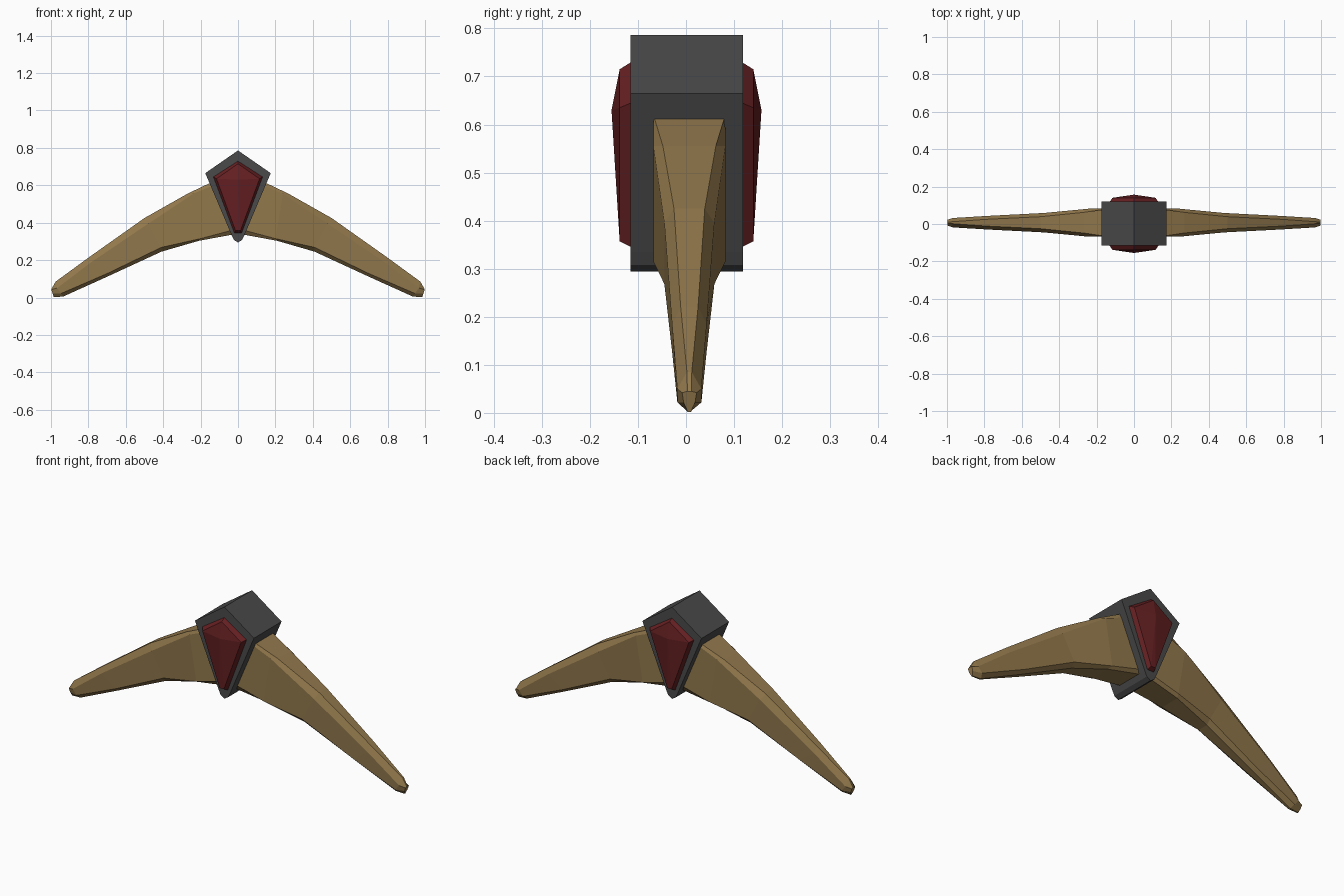
import bpy, bmesh

if "Cube" in bpy.data.objects:
    bpy.data.objects.remove(bpy.data.objects["Cube"])


def material(name, rgb):
    m = bpy.data.materials.new(name)
    m.diffuse_color = (*rgb, 1)
    m.use_nodes = True
    m.node_tree.nodes["Principled BSDF"].inputs["Base Color"].default_value = m.diffuse_color
    return m


GREY = material("dark grey", (0.067, 0.067, 0.067))
RED = material("deep red", (0.13, 0.014, 0.016))
GOLD = material("bronze gold", (0.29, 0.19, 0.073))


def loft(name, rings, mat, apex=None):
    """Skin a list of equal-length rings; close with caps or an apex point."""
    bm = bmesh.new()
    vs = [[bm.verts.new(p) for p in r] for r in rings]
    n = len(rings[0])
    for a, b in zip(vs, vs[1:]):
        for i in range(n):
            j = (i + 1) % n
            bm.faces.new((a[i], a[j], b[j], b[i]))
    bm.faces.new(vs[0])
    if apex:
        tip = bm.verts.new(apex)
        for i in range(n):
            bm.faces.new((vs[-1][i], vs[-1][(i + 1) % n], tip))
    else:
        bm.faces.new(vs[-1])
    bmesh.ops.remove_doubles(bm, verts=bm.verts, dist=0.0005)
    bmesh.ops.recalc_face_normals(bm, faces=bm.faces)
    me = bpy.data.meshes.new(name)
    bm.to_mesh(me)
    bm.free()
    me.materials.append(mat)
    ob = bpy.data.objects.new(name, me)
    bpy.context.collection.objects.link(ob)
    return ob


# Centre block: kite profile extruded front to back
half = [(0.175, 0.665), (0.035, 0.335), (0.022, 0.308)]
kite = [(0, 0.786)] + half + [(0, 0.294)] + [(-x, z) for x, z in half[::-1]]
loft("centre_block", [[(x, y, z) for x, z in kite] for y in (-0.115, 0.119)], GREY)

# Domed kite gems on the front and back
outer = [(0, 0.73), (0.132, 0.645), (0.02, 0.345), (-0.02, 0.345), (-0.132, 0.645)]
inner = [(0, 0.715), (0.115, 0.635), (0.013, 0.357), (-0.013, 0.357), (-0.115, 0.635)]
for name, s in (("front_gem", -1), ("back_gem", 1)):
    rings = [[(x, 0.001 + s * d, z) for x, z in ring]
             for ring, d in ((outer, 0.10), (outer, 0.115), (inner, 0.139))]
    loft(name, rings, RED, apex=(0, 0.001 + s * 0.156, 0.63))

# Wings: stations of (x, z, half width) for top, upper side, lower side, bottom
STATIONS = [
    [(0.14, 0.617, 0.074), (0.13, 0.60, 0.075), (0.03, 0.36, 0.075), (0.02, 0.338, 0.07)],
    [(0.27, 0.555, 0.055), (0.24, 0.555, 0.075), (0.20, 0.315, 0.075), (0.21, 0.303, 0.055)],
    [(0.50, 0.425, 0.032), (0.48, 0.395, 0.052), (0.41, 0.268, 0.052), (0.41, 0.245, 0.03)],
    [(0.79, 0.22, 0.018), (0.79, 0.185, 0.036), (0.70, 0.128, 0.036), (0.70, 0.111, 0.016)],
    [(0.975, 0.085, 0.005), (0.968, 0.05, 0.025), (0.945, 0.022, 0.025), (0.935, 0.005, 0.005)],
    [(0.998, 0.045, 0.004), (0.998, 0.042, 0.015), (0.992, 0.022, 0.012), (0.985, 0.002, 0.003)],
]
for name, s in (("right_wing", 1), ("left_wing", -1)):
    rings = [[(s * x, 0.007 - w, z) for x, z, w in st] +
             [(s * x, 0.007 + w, z) for x, z, w in st[::-1]] for st in STATIONS]
    loft(name, rings, GOLD)
